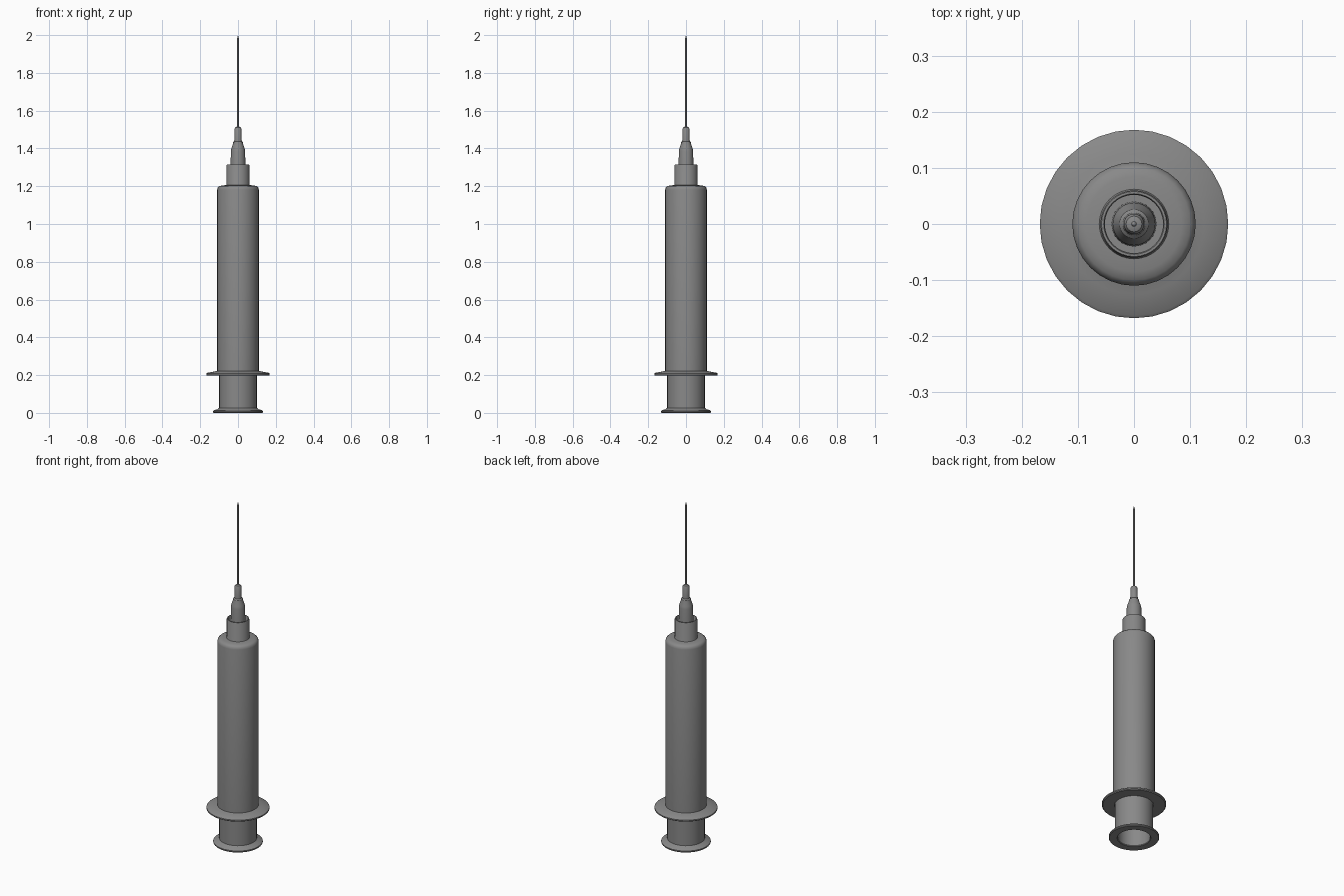
import bpy, bmesh, math

if "Cube" in bpy.data.objects:
    bpy.data.objects.remove(bpy.data.objects["Cube"])

dark_grey = bpy.data.materials.new("dark_grey")
dark_grey.diffuse_color = (0.25, 0.25, 0.25, 1)
dark_grey.use_nodes = True
dark_grey.node_tree.nodes["Principled BSDF"].inputs["Base Color"].default_value = dark_grey.diffuse_color


def lathe(name, profile, sides=32):
    """Revolve (radius, height) points around z; radius 0 closes to a point."""
    bm = bmesh.new()
    rings = []
    for r, z in profile:
        if r == 0:
            rings.append([bm.verts.new((0, 0, z))] * sides)
        else:
            rings.append([bm.verts.new((r * math.cos(2 * math.pi * i / sides),
                                        r * math.sin(2 * math.pi * i / sides), z))
                          for i in range(sides)])
    for a, b in zip(rings, rings[1:]):
        for i in range(sides):
            j = (i + 1) % sides
            bm.faces.new(list(dict.fromkeys((a[i], a[j], b[j], b[i]))))
    bmesh.ops.recalc_face_normals(bm, faces=bm.faces)
    mesh = bpy.data.meshes.new(name)
    bm.to_mesh(mesh)
    bm.free()
    mesh.materials.append(dark_grey)
    obj = bpy.data.objects.new(name, mesh)
    bpy.context.collection.objects.link(obj)
    bpy.ops.object.select_all(action='DESELECT')
    obj.select_set(True)
    bpy.context.view_layer.objects.active = obj
    bpy.ops.object.shade_smooth_by_angle(angle=math.radians(35))
    return obj


# Barrel with finger flange, rounded shoulder and open lock collar
lathe("barrel", [
    (0.102, 1.18), (0.102, 0.197), (0.163, 0.197), (0.168, 0.201), (0.168, 0.208),
    (0.163, 0.212), (0.125, 0.219), (0.11, 0.223), (0.11, 1.182), (0.107, 1.193),
    (0.1, 1.2), (0.085, 1.204), (0.062, 1.206), (0.06, 1.21), (0.06, 1.312),
    (0.058, 1.316), (0.054, 1.316), (0.052, 1.312), (0.052, 1.206), (0, 1.206),
])

# Hollow plunger with thumb rim
lathe("plunger", [
    (0, 1.1), (0.085, 1.1), (0.085, 0.004), (0.088, 0.0), (0.129, 0.0), (0.132, 0.004),
    (0.132, 0.01), (0.128, 0.014), (0.11, 0.019), (0.1, 0.026), (0.1, 1.13), (0, 1.15),
])

# Needle hub, stepped and tapered
lathe("needle_hub", [
    (0.04, 1.206), (0.038, 1.385), (0.035, 1.4), (0.028, 1.42), (0.026, 1.432),
    (0.02, 1.438), (0.018, 1.505), (0.014, 1.512), (0, 1.518),
])

# Needle with pointed tip
lathe("needle", [(0.005, 1.5), (0.005, 1.98), (0, 2.0)], sides=12)
